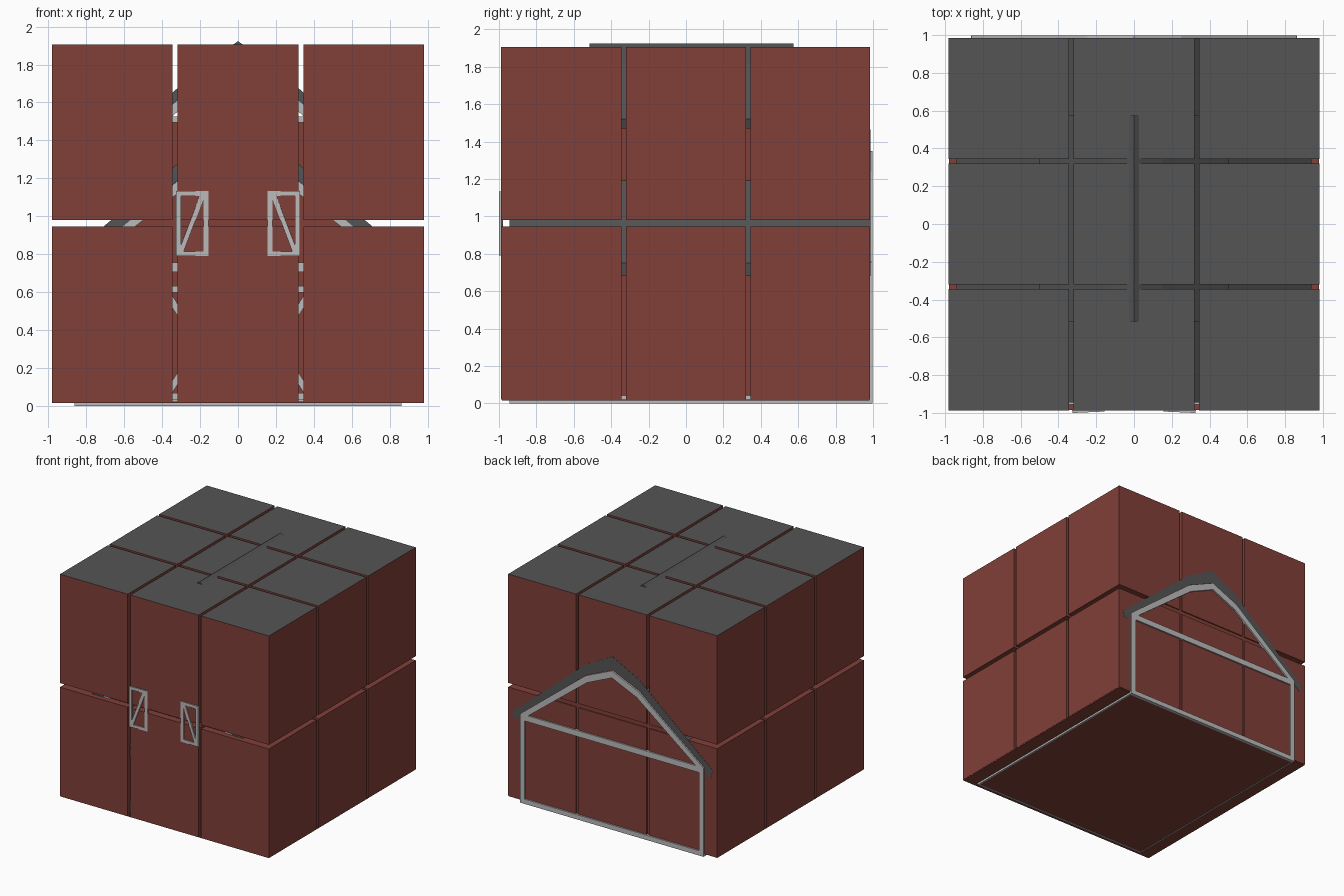
import bpy, bmesh, math
from mathutils import Matrix, Vector

if "Cube" in bpy.data.objects:
    bpy.data.objects.remove(bpy.data.objects["Cube"])


def material(name, rgb):
    m = bpy.data.materials.new(name)
    m.diffuse_color = (*rgb, 1)
    m.use_nodes = True
    m.node_tree.nodes["Principled BSDF"].inputs["Base Color"].default_value = m.diffuse_color
    return m


RED = material("barn_red", (0.22, 0.05, 0.04))
DARK = material("roof_grey", (0.09, 0.09, 0.09))
TRIM = material("trim_grey", (0.50, 0.50, 0.50))


def finish(name, bm, *mats):
    bmesh.ops.recalc_face_normals(bm, faces=bm.faces)
    me = bpy.data.meshes.new(name)
    bm.to_mesh(me)
    bm.free()
    for m in mats:
        me.materials.append(m)
    ob = bpy.data.objects.new(name, me)
    bpy.context.collection.objects.link(ob)
    return ob


def box(bm, x, y, z):
    size = Vector((x[1] - x[0], y[1] - y[0], z[1] - z[0]))
    mid = Vector((x[0] + x[1], y[0] + y[1], z[0] + z[1])) / 2
    bmesh.ops.create_cube(bm, size=1, matrix=Matrix.Translation(mid) @ Matrix.Diagonal((*size, 1)))


def prism(bm, pts, y0, y1):
    """Extrude an x-z outline along y."""
    a = [bm.verts.new((x, y0, z)) for x, z in pts]
    b = [bm.verts.new((x, y1, z)) for x, z in pts]
    bm.faces.new(a)
    bm.faces.new(b[::-1])
    for i in range(len(a)):
        j = (i + 1) % len(a)
        bm.faces.new((a[i], b[i], b[j], a[j]))


def bar(bm, p, q, w, y0, y1):
    """Flat board from p to q in the x-z plane."""
    p, q = Vector(p), Vector(q)
    d = (q - p).normalized()
    n = Vector((-d.y, d.x)) * w / 2
    prism(bm, [p + n, q + n, q - n, p - n], y0, y1)


def band(bm, outer, inner, y0, y1):
    """Mirrored roof band between two half profiles that run eave to ridge."""
    for s in (1, -1):
        for i in range(len(outer) - 1):
            quad = (outer[i], outer[i + 1], inner[i + 1], inner[i])
            prism(bm, [(s * x, z) for x, z in quad], y0, y1)


# Grid of shell blocks, upper layer with grey tops
XS = [(-0.982, -0.345), (-0.32, 0.32), (0.345, 0.982)]
YS = [(-0.988, -0.345), (-0.32, 0.32), (0.345, 0.984)]
for layer, z in (("lower", (0.022, 0.945)), ("upper", (0.98, 1.905))):
    bm = bmesh.new()
    for x in XS:
        for y in YS:
            box(bm, x, y, z)
    if layer == "upper":
        bm.normal_update()
        for f in bm.faces:
            if f.normal.z > 0.5:
                f.material_index = 1
    finish(layer + "_blocks", bm, RED, DARK)

# Barn floor and walls
bm = bmesh.new()
box(bm, (-0.98, 0.98), (-0.985, 0.98), (0.016, 0.022))
box(bm, (-0.85, 0.85), (-0.93, 0.98), (0.002, 0.016))
finish("barn_floor", bm, RED)

bm = bmesh.new()
for s in (1, -1):
    box(bm, sorted((s * 0.83, s * 0.855)), (-0.93, 0.975), (0.01, 0.72))
for y in ((-0.93, -0.91), (0.955, 0.975)):
    prism(bm, [(-0.85, 0.01), (0.85, 0.01), (0.85, 0.74), (0.25, 1.22),
               (0, 1.33), (-0.25, 1.22), (-0.85, 0.74)], *y)
finish("barn_walls", bm, RED)

# Main roof
MAIN_IN = [(0.925, 0.68), (0.25, 1.245), (0, 1.355)]
bm = bmesh.new()
band(bm, [(0.94, 0.75), (0.25, 1.335), (0, 1.465)], MAIN_IN, -0.945, 0.986)
finish("main_roof", bm, DARK)

# Raised centre walls and roof
bm = bmesh.new()
for s in (1, -1):
    box(bm, sorted((s * 0.40, s * 0.42)), (-0.46, 0.52), (1.05, 1.53))
for y in ((-0.46, -0.44), (0.50, 0.52)):
    box(bm, (-0.42, 0.42), y, (1.05, 1.5))
finish("raised_walls", bm, RED)

TOP_IN = [(0.48, 1.47), (0.15, 1.76), (0, 1.86)]
bm = bmesh.new()
band(bm, [(0.5, 1.52), (0.15, 1.82), (0, 1.923)], TOP_IN, -0.515, 0.575)
finish("raised_roof", bm, DARK)

# Gable trim for raised centre
bm = bmesh.new()
for y in ((-0.49, -0.46), (0.52, 0.55)):
    band(bm, TOP_IN, [(x, z - 0.06) for x, z in TOP_IN], *y)
    bar(bm, (-0.42, 1.51), (0.42, 1.51), 0.03, *y)
finish("raised_trim", bm, TRIM)

# Gable trim: posts, sill, tie beam and rakes on both ends
RAKE = [(0.862, 0.754), (0.25, 1.24), (0, 1.35)]
for name, y in (("front_trim", (-0.945, -0.925)), ("back_trim", (0.97, 0.997))):
    bm = bmesh.new()
    band(bm, RAKE, [(0.79, 0.754), (0.235, 1.185), (0, 1.29)], *y)
    for s in (1, -1):
        bar(bm, (s * 0.84, 0), (s * 0.84, 0.754), 0.044, *y)
    bar(bm, (-0.862, 0.02), (0.862, 0.02), 0.04, *y)
    bar(bm, (-0.862, 0.73), (0.862, 0.73), 0.05, *y)
    finish(name, bm, TRIM)

# Side sills
bm = bmesh.new()
for s in (1, -1):
    box(bm, sorted((s * 0.85, s * 0.863)), (-0.945, 0.99), (0, 0.04))
finish("side_sills", bm, TRIM)

# Braced front doors
bm = bmesh.new()
for s in (1, -1):
    for p, q in (((0.02, 0.03), (0.02, 0.63)), ((0.38, 0.03), (0.38, 0.63)),
                 ((0.02, 0.05), (0.38, 0.05)), ((0.02, 0.615), (0.38, 0.615)),
                 ((0.02, 0.05), (0.38, 0.60)), ((0.02, 0.60), (0.38, 0.05))):
        bar(bm, (s * p[0], p[1]), (s * q[0], q[1]), 0.035, -0.955, -0.93)
finish("front_doors", bm, TRIM)

# Loft shutters, swung slightly outward
for side, s in (("right", 1), ("left", -1)):
    bm = bmesh.new()
    w, b, t = 0.17, 0.79, 1.133
    h = 0.0125
    for p, q in (((h, b), (h, t)), ((w - h, b), (w - h, t)),
                 ((0, b + h), (w, b + h)), ((0, t - h), (w, t - h)),
                 ((0.03, t - 0.02), (w - 0.025, b + 0.02))):
        bar(bm, (s * p[0], p[1]), (s * q[0], q[1]), 2 * h, -0.009, 0.006)
    ob = finish(side + "_loft_shutter", bm, TRIM)
    ob.location = (s * 0.157, -0.984, 0)
    ob.rotation_euler.z = -s * math.radians(2.5)
